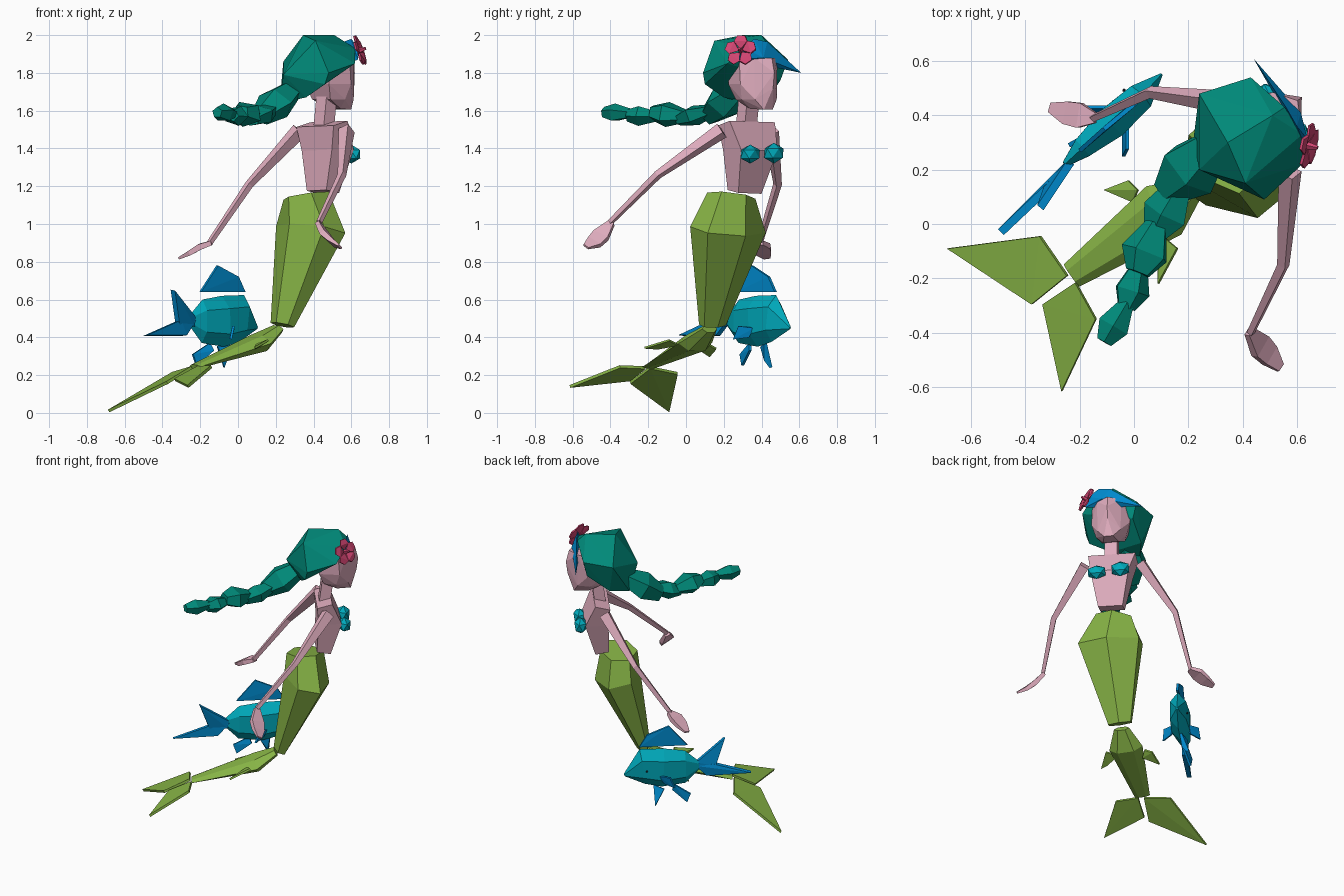
import bpy, bmesh, math
from mathutils import Vector as V

F, R, Z = V((0.77, 0.64, 0)), V((0.64, -0.77, 0)), V((0, 0, 1))  # facing, right-hand side, up


def material(name, rgb):
    m = bpy.data.materials.new(name)
    m.diffuse_color = (*rgb, 1)
    return m


SKIN = material("skin", (0.75, 0.42, 0.52))
HAIR = material("hair", (0.0, 0.25, 0.19))
GREEN = material("green", (0.24, 0.45, 0.06))
BLUE = material("blue", (0.0, 0.27, 0.65))
CYAN = material("cyan", (0.0, 0.40, 0.50))
PINK = material("pink", (0.65, 0.06, 0.17))
DARK = material("dark", (0.02, 0.02, 0.03))


def finish(name, bm, mat):
    bmesh.ops.recalc_face_normals(bm, faces=bm.faces)
    me = bpy.data.meshes.new(name)
    bm.to_mesh(me)
    bm.free()
    me.materials.append(mat)
    ob = bpy.data.objects.new(name, me)
    bpy.context.collection.objects.link(ob)
    return ob


def hull(name, pts, mat):
    bm = bmesh.new()
    for p in pts:
        bm.verts.new(p)
    bmesh.ops.convex_hull(bm, input=bm.verts[:])
    loose = [v for v in bm.verts if not v.link_faces]
    bmesh.ops.delete(bm, geom=loose, context='VERTS')
    return finish(name, bm, mat)


def plate(name, pts, mat, t=0.008):
    """Thin fin: hull of an outline offset to both sides."""
    pts = [V(p) for p in pts]
    n = (pts[1] - pts[0]).cross(pts[2] - pts[0]).normalized()
    return hull(name, [p + n * s * t for p in pts for s in (-1, 1)], mat)


def loft(name, rings, mat, side=R, n=6, phase=0.0):
    """rings: (centre, half width along side, half depth), rings square to the path."""
    bm = bmesh.new()
    cs = [V(r[0]) for r in rings]
    loops = []
    k = math.sqrt(2) if n == 4 else 1   # four-sided rings are full boxes
    if n == 4:
        phase = math.pi / 4
    for i, (c, w, d) in enumerate(rings):
        t = (cs[min(i + 1, len(cs) - 1)] - cs[max(i - 1, 0)]).normalized()
        u = V(side)
        u = (u - t * u.dot(t)).normalized()
        v = t.cross(u)
        ang = [phase + 2 * math.pi * j / n for j in range(n)]
        loops.append([bm.verts.new(cs[i] + u * w * k * math.cos(a) + v * d * k * math.sin(a)) for a in ang])
    for a, b in zip(loops, loops[1:]):
        for j in range(n):
            bm.faces.new((a[j], a[(j + 1) % n], b[(j + 1) % n], b[j]))
    bm.faces.new(loops[0])
    bm.faces.new(loops[-1])
    return finish(name, bm, mat)


def ball(name, c, f, r, z, mat):
    bm = bmesh.new()
    bmesh.ops.create_icosphere(bm, subdivisions=1, radius=1)
    for v in bm.verts:
        v.co = V(c) + F * f * v.co.x + R * r * v.co.y + Z * z * v.co.z
    return finish(name, bm, mat)


# Torso, neck and head
loft("torso", [((0.445, 0.32, 1.53), 0.155, 0.05), ((0.475, 0.34, 1.39), 0.125, 0.075),
               ((0.45, 0.31, 1.17), 0.08, 0.045)], SKIN, n=4)
loft("neck", [((0.455, 0.32, 1.52), 0.042, 0.036), ((0.47, 0.335, 1.68), 0.042, 0.036)], SKIN, n=4)
head = [(0.09, 0.08, 1.88), (0.14, 0.0, 1.88), (0.03, 0.125, 1.74), (0.16, 0.0, 1.80), (0.15, 0.0, 1.72),
        (-0.10, 0.10, 1.74), (0.02, 0.125, 1.88), (-0.10, 0.10, 1.88), (0.09, 0.075, 1.66), (0.01, 0.10, 1.66),
        (-0.07, 0.075, 1.66), (0.11, 0.03, 1.605), (0.02, 0.05, 1.61)]
hull("head", [V((0.495, 0.365, 0)) + F * f + R * r * s + Z * z for f, r, z in head for s in (-1, 1)], SKIN)

# Shell top
ball("shell_right", (0.60, 0.34, 1.37), 0.045, 0.066, 0.05, CYAN)
ball("shell_left", (0.505, 0.465, 1.375), 0.045, 0.066, 0.055, CYAN)

# Arms and hands
arms = {
    "right": ([(0.575, 0.19, 1.495), (0.55, -0.15, 1.26), (0.43, -0.40, 1.01)],
              [(0.425, -0.395, 1.005), (0.465, -0.45, 0.94), (0.50, -0.485, 0.905), (0.54, -0.53, 0.88)],
              (0.6, 0.55, -0.58)),
    "left": ([(0.325, 0.45, 1.495), (0.06, 0.485, 1.21), (-0.15, 0.39, 0.90)],
             [(-0.14, 0.39, 0.90), (-0.20, 0.40, 0.88), (-0.25, 0.41, 0.85), (-0.31, 0.43, 0.82)],
             (0, 1, 0)),
}
for s, (path, hand, side) in arms.items():
    loft("arm_" + s, [(p, w, d) for p, w, d in zip(path, (0.03, 0.017, 0.011), (0.032, 0.016, 0.012))], SKIN, n=4)
    loft("hand_" + s, [(p, w, d) for p, w, d in zip(hand, (0.018, 0.046, 0.042, 0.018),
                                                   (0.012, 0.016, 0.013, 0.006))], SKIN, side, n=4)

# Fish tail of the figure, ridged front and back
loft("tail_upper", [((0.36, 0.24, 1.15), 0.135, 0.12), ((0.385, 0.222, 0.97), 0.23, 0.15),
                    ((0.235, 0.14, 0.465), 0.085, 0.045)], GREEN, phase=math.pi / 6)
loft("tail_lower", [((0.21, 0.125, 0.445), 0.05, 0.025), ((0.11, 0.05, 0.37), 0.11, 0.05),
                    ((-0.23, -0.19, 0.245), 0.05, 0.012)], GREEN)
plate("side_fin_left", [(-0.11, 0.125, 0.30), (-0.02, 0.16, 0.34), (0.015, 0.125, 0.36), (-0.005, 0.08, 0.33)], GREEN, 0.006)
plate("side_fin_right", [(0.16, -0.09, 0.385), (0.09, -0.22, 0.345), (0.09, -0.15, 0.34), (0.10, -0.04, 0.36)], GREEN, 0.006)
plate("fluke_left", [(-0.245, -0.19, 0.24), (-0.345, -0.045, 0.21), (-0.685, -0.09, 0.01), (-0.375, -0.295, 0.16)], GREEN)
plate("fluke_right", [(-0.215, -0.215, 0.24), (-0.335, -0.295, 0.175), (-0.265, -0.615, 0.14), (-0.14, -0.35, 0.245)], GREEN)

# Hair cap
hull("hair", [(0.51, 0.40, 2.0), (0.345, 0.30, 2.0), (0.24, 0.48, 1.86), (0.43, 0.54, 1.87), (0.555, 0.43, 1.95),
              (0.62, 0.22, 1.85), (0.62, 0.33, 1.93), (0.48, 0.09, 1.80), (0.41, 0.15, 1.97), (0.24, 0.20, 1.79),
              (0.22, 0.32, 1.64), (0.36, 0.20, 1.67), (0.30, 0.43, 1.66), (0.46, 0.10, 1.74), (0.43, 0.50, 1.76)], HAIR)

# Braid segments
braid = [((0.32, 0.32, 1.74), (0.12, 0.12, 1.57), 0.12, 0.09), ((0.18, 0.16, 1.61), (0.075, -0.04, 1.55), 0.09, 0.055),
         ((0.085, 0.0, 1.57), (0.015, -0.18, 1.59), 0.095, 0.07), ((0.02, -0.15, 1.57), (-0.03, -0.31, 1.575), 0.07, 0.055),
         ((-0.025, -0.29, 1.585), (-0.11, -0.435, 1.59), 0.062, 0.05)]
for i, (a, b, w, d) in enumerate(braid):
    a, b = V(a), V(b)
    loft(f"braid_{i + 1}", [(a, w * 0.45, d * 0.5), (a.lerp(b, 0.6), w, d), (b, w * 0.5, d * 0.6)], HAIR, n=5, phase=0.4 * i)

# Head band
hull("head_band", [(0.44, 0.61, 1.80), (0.56, 0.43, 1.965), (0.60, 0.36, 1.98), (0.64, 0.31, 1.93),
                   (0.635, 0.27, 1.87), (0.615, 0.41, 1.88), (0.52, 0.49, 1.86)], BLUE)

# Flower in the hair
n = V((0.92, -0.2, 0.33)).normalized()
u = n.cross(Z).normalized()
v = u.cross(n)
c = V((0.635, 0.29, 1.915))
for i in range(5):
    a = math.pi / 2 + 2 * math.pi * i / 5
    out, across = u * math.cos(a) + v * math.sin(a), v * math.cos(a) - u * math.sin(a)
    shape = [(0.008, 0, 0), (0.05, 0.036, 0.015), (0.082, 0.02, 0.01), (0.082, -0.02, 0.01), (0.05, -0.036, 0.015)]
    plate(f"petal_{i + 1}", [c + out * r + across * w + n * h for r, w, h in shape], PINK, 0.005)
loft("flower_centre", [(c, 0.016, 0.016), (c + n * 0.045, 0.008, 0.008)], PINK, v, n=5)

# Companion fish, ridged along back and belly
S = V((0.7, -0.7, 0))
loft("fish_body", [((0.10, 0.55, 0.45), 0.006, 0.01), ((0.02, 0.465, 0.50), 0.06, 0.125), ((-0.08, 0.375, 0.485), 0.07, 0.135),
                   ((-0.19, 0.28, 0.485), 0.045, 0.115), ((-0.255, 0.22, 0.49), 0.012, 0.03)], CYAN, S, phase=math.pi / 6)
plate("fish_tail_top", [(-0.235, 0.225, 0.51), (-0.345, 0.06, 0.65), (-0.32, 0.13, 0.47), (-0.24, 0.22, 0.46)], BLUE, 0.015)
plate("fish_tail_bottom", [(-0.23, 0.23, 0.49), (-0.49, -0.03, 0.41), (-0.28, 0.17, 0.41), (-0.31, 0.14, 0.49)], BLUE, 0.015)
plate("dorsal_fin", [(-0.20, 0.27, 0.64), (-0.11, 0.35, 0.78), (0.0, 0.44, 0.72), (0.035, 0.475, 0.64)], BLUE, 0.008)
plate("belly_fin_back", [(-0.15, 0.34, 0.37), (-0.24, 0.29, 0.31), (-0.22, 0.30, 0.25), (-0.13, 0.34, 0.33)], BLUE, 0.008)
plate("belly_fin_front", [(-0.04, 0.42, 0.37), (-0.11, 0.40, 0.35), (-0.075, 0.45, 0.24), (-0.06, 0.42, 0.28)], BLUE, 0.008)

# Paired side fins and eyes, mirrored across the fish
for name, s in (("near", 1), ("far", -1)):
    def at(along, wide, z):
        return V((-0.08, 0.375, z)) + V((0.7, 0.7, 0)) * along + S * wide * s
    plate("fish_side_fin_" + name, [at(0.03, 0.05, 0.45), at(-0.03, 0.11, 0.46), at(-0.06, 0.12, 0.39), at(0.0, 0.06, 0.40)], BLUE, 0.006)
    ball("fish_eye_" + name, at(0.115, 0.053, 0.49), 0.007, 0.007, 0.007, DARK)
